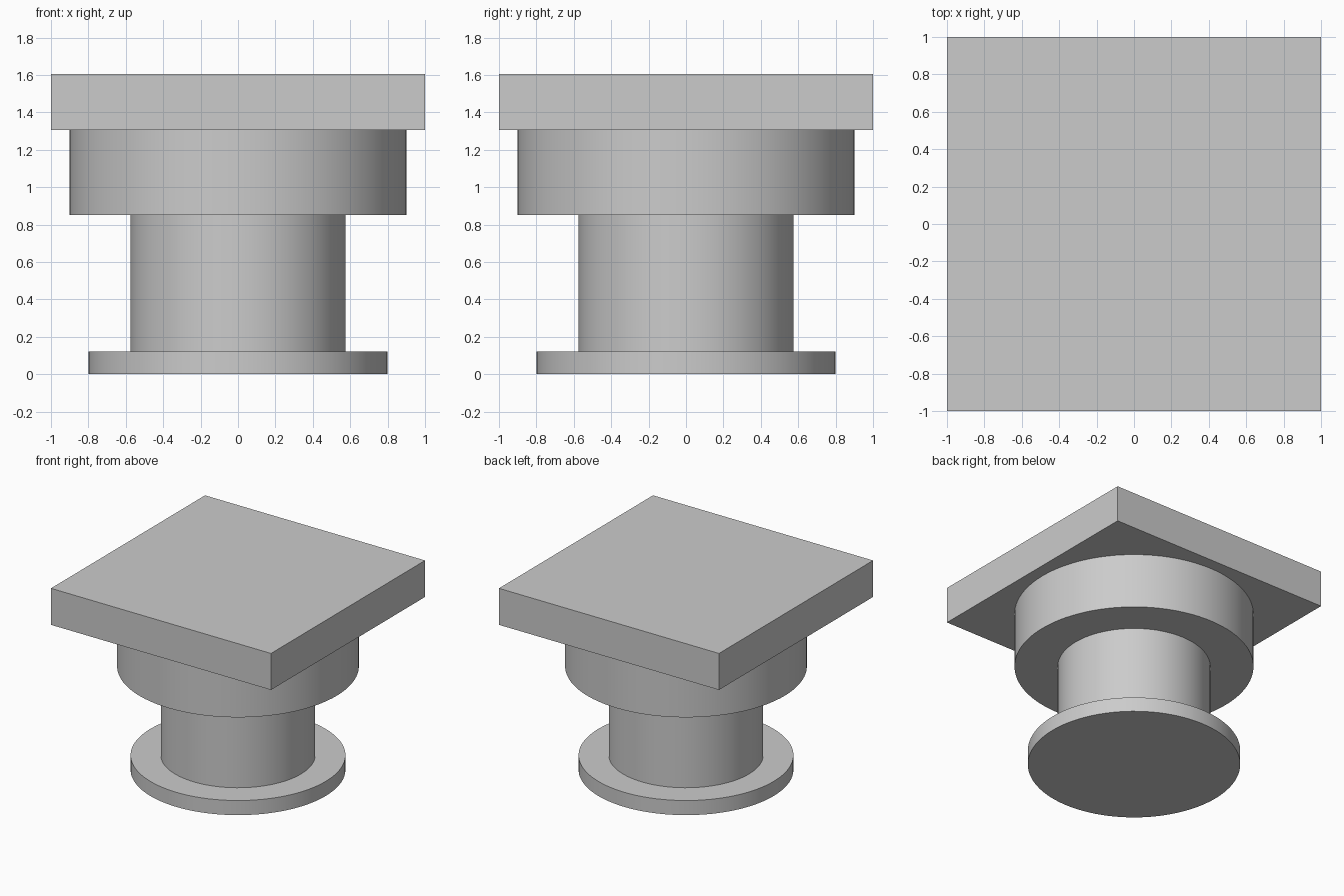
import bpy

# Remove the default cube
default = bpy.data.objects.get("Cube")
if default:
    bpy.data.objects.remove(default, do_unlink=True)

# Single plain grey material
grey = bpy.data.materials.new("plain grey")
grey.use_nodes = True
colour = (0.6, 0.6, 0.6, 1)
grey.diffuse_color = colour
grey.node_tree.nodes["Principled BSDF"].inputs["Base Color"].default_value = colour


def finish(name):
    obj = bpy.context.object
    obj.name = name
    obj.data.materials.append(grey)
    return obj


def disc(name, radius, bottom, top):
    bpy.ops.mesh.primitive_cylinder_add(
        vertices=96, radius=radius, depth=top - bottom,
        location=(0, 0, (bottom + top) / 2))
    finish(name)
    bpy.ops.object.shade_smooth_by_angle()


# Round stacked parts, from the ground up
disc("base_flange", 0.8, 0, 0.12)
disc("column", 0.575, 0.12, 0.85)
disc("upper_drum", 0.9, 0.85, 1.305)

# Square slab on top
bpy.ops.mesh.primitive_cube_add(size=1, location=(0, 0, 1.455))
slab = finish("top_slab")
slab.scale = (2, 2, 0.3)
bpy.ops.object.transform_apply(location=False, rotation=False, scale=True)
